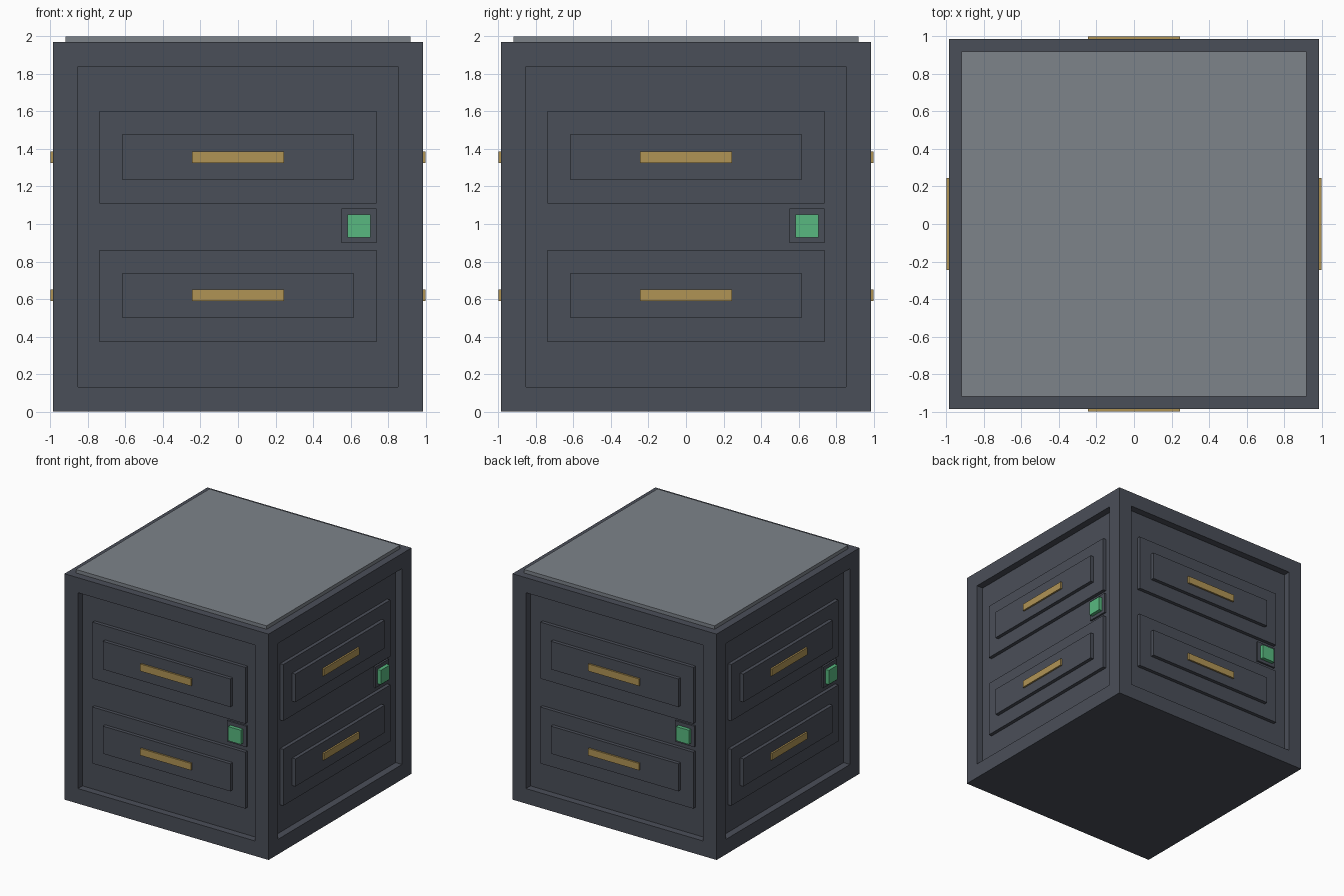
import bpy
import bmesh
import math
from mathutils import Matrix

if "Cube" in bpy.data.objects:
    bpy.data.objects.remove(bpy.data.objects["Cube"])

HALF = 0.985       # half width of the cabinet body
BODY_TOP = 1.97
RECESS = 0.062     # depth of the recessed face on every side


def srgb(r, g, b):
    def lin(c):
        c /= 255
        return c / 12.92 if c <= 0.04045 else ((c + 0.055) / 1.055) ** 2.4
    return (lin(r), lin(g), lin(b), 1)


def material(name, rgb):
    m = bpy.data.materials.new(name)
    m.diffuse_color = srgb(*rgb)
    m.use_nodes = True
    m.node_tree.nodes["Principled BSDF"].inputs["Base Color"].default_value = m.diffuse_color
    return m


DARK = material("dark_slate", (74, 78, 88))
GREY = material("light_grey", (125, 131, 138))
GOLD = material("brass", (176, 148, 85))
GREEN = material("green_light", (88, 185, 128))


def finish(name, bm, mat):
    mesh = bpy.data.meshes.new(name)
    bm.to_mesh(mesh)
    bm.free()
    mesh.materials.append(mat)
    obj = bpy.data.objects.new(name, mesh)
    bpy.context.collection.objects.link(obj)
    return obj


def box(bm, x0, x1, y0, y1, z0, z1, turn=0.0):
    """Add a box, then turn it about the vertical axis."""
    size = Matrix.Diagonal((x1 - x0, y1 - y0, z1 - z0, 1))
    place = Matrix.Translation(((x0 + x1) / 2, (y0 + y1) / 2, (z0 + z1) / 2))
    bmesh.ops.create_cube(bm, size=1, matrix=Matrix.Rotation(turn, 4, 'Z') @ place @ size)


# Body: a block with a framed recess on each of its four sides
bm = bmesh.new()
box(bm, -HALF, HALF, -HALF, HALF, 0, BODY_TOP)
bm.normal_update()
sides = [f for f in bm.faces if abs(f.normal.z) < 0.5]
for face in sides:
    bmesh.ops.inset_individual(bm, faces=[face], thickness=0.185)
    bm.normal_update()
    inner = bmesh.ops.extrude_discrete_faces(bm, faces=[face])["faces"][0]
    bmesh.ops.translate(bm, verts=inner.verts, vec=-inner.normal * RECESS)
bmesh.ops.recalc_face_normals(bm, faces=bm.faces)
finish("cabinet_body", bm, DARK)

# Top plate
bm = bmesh.new()
box(bm, -0.92, 0.92, -0.92, 0.92, BODY_TOP, 2.0)
finish("top_plate", bm, GREY)

# Parts repeated on all four sides: (name, x range, z ranges, back and front depth, material)
# Depth is measured inward from the outer face of the body.
drawers = [(0.37, 0.862), (1.11, 1.602)]
panels = [(0.5, 0.74), (1.235, 1.48)]
handles = [(0.59, 0.65), (1.325, 1.387)]
parts = [
    ("drawer_fronts", (-0.738, 0.738), drawers, (RECESS, 0.031), DARK),
    ("drawer_panels", (-0.615, 0.615), panels, (0.031, 0.0), DARK),
    ("drawer_handles", (-0.245, 0.245), handles, (0.0, -0.015), GOLD),
    ("lock_plate", (0.553, 0.738), [(0.9, 1.083)], (RECESS, 0.046), DARK),
    ("lock_light", (0.583, 0.706), [(0.927, 1.051)], (0.046, 0.015), GREEN),
]
for name, (x0, x1), rows, (back, front), mat in parts:
    bm = bmesh.new()
    for side in range(4):
        for z0, z1 in rows:
            box(bm, x0, x1, front - HALF, back - HALF, z0, z1, side * math.pi / 2)
    finish(name, bm, mat)
